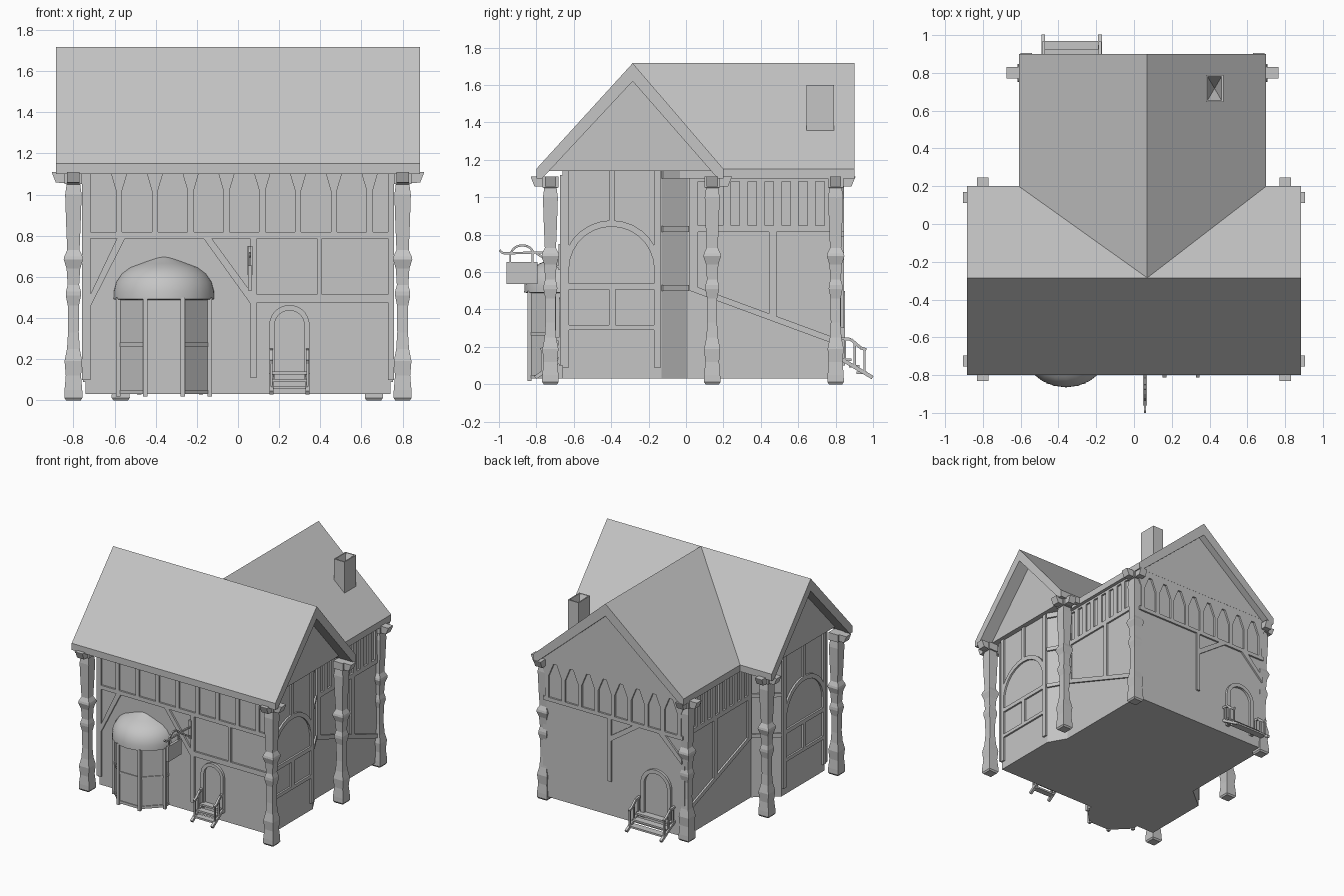
import bpy, bmesh, math
from mathutils import Vector

if "Cube" in bpy.data.objects:
    bpy.data.objects.remove(bpy.data.objects["Cube"])

grey = bpy.data.materials.new("plain grey")
grey.diffuse_color = (0.56, 0.56, 0.56, 1)
grey.use_nodes = True
grey.node_tree.nodes["Principled BSDF"].inputs["Base Color"].default_value = grey.diffuse_color


def finish(name, bm, smooth=False):
    bmesh.ops.recalc_face_normals(bm, faces=bm.faces)
    me = bpy.data.meshes.new(name)
    bm.to_mesh(me)
    bm.free()
    me.materials.append(grey)
    ob = bpy.data.objects.new(name, me)
    bpy.context.collection.objects.link(ob)
    if smooth:
        bpy.context.view_layer.objects.active = ob
        ob.select_set(True)
        bpy.ops.object.shade_smooth_by_angle(angle=math.radians(35))
        ob.select_set(False)
    return ob


def loft(bm, rings):
    """Join equal rings of points into a capped solid."""
    vs = [[bm.verts.new(p) for p in r] for r in rings]
    n = len(vs[0])
    for a, b in zip(vs, vs[1:]):
        for i in range(n):
            bm.faces.new((a[i], a[(i + 1) % n], b[(i + 1) % n], b[i]))
    bm.faces.new(vs[0])
    bm.faces.new(vs[-1])


def box(bm, x0, x1, y0, y1, z0, z1):
    loft(bm, [[(x0, y0, z), (x1, y0, z), (x1, y1, z), (x0, y1, z)] for z in (z0, z1)])


def bar(bm, p, q, r):
    """Square bar between two points."""
    p, q = Vector(p), Vector(q)
    d = (q - p).normalized()
    s = d.cross((1, 0, 0) if abs(d.x) < 0.9 else (0, 0, 1)).normalized() * r
    t = d.cross(s).normalized() * r
    loft(bm, [[e + s + t, e - s + t, e - s - t, e + s - t] for e in (p, q)])


def plates(name, wall, polys, depth=0.014):
    """Flat timbers, drawn as (u, z) outlines on a wall."""
    bm = bmesh.new()
    for poly in polys:
        loft(bm, [[wall(u, z, d) for u, z in poly] for d in (-0.006, depth)])
    return finish(name, bm)


def rect(u0, u1, z0, z1):
    return [(u0, z0), (u1, z0), (u1, z1), (u0, z1)]


def diag(u0, z0, u1, z1, w):
    return [(u0, z0), (u1, z1), (u1, z1 + w), (u0, z0 + w)]


def stud(c, z0, z1, w, flare, h):
    return [(c - w, z0), (c + w, z0), (c + w, z1 - h), (c + flare, z1 - h * 0.15), (c + flare, z1),
            (c - flare, z1), (c - flare, z1 - h * 0.15), (c - w, z1 - h)]


def arch(c, spring, ri, ro, zb):
    angs = [math.pi * i / 14 for i in range(15)]
    out = [(c + ro * math.cos(a), spring + ro * math.sin(a)) for a in angs]
    inn = [(c + ri * math.cos(a), spring + ri * math.sin(a)) for a in reversed(angs)]
    return [(c + ro, zb)] + out + [(c - ro, zb), (c - ri, zb)] + inn + [(c + ri, zb)]


# Wall body with chamfered inner corners
plan = [(-.74, -.66), (.74, -.66), (.74, -.13), (.66, .01), (.66, .83), (-.57, .83), (-.57, .01), (-.74, -.13)]
bm = bmesh.new()
loft(bm, [[(x, y, z) for x, y in plan] for z in (.03, 1.15)])
finish("walls", bm)


# Roofs: thick gabled shells, with recessed gable walls under them
def roof(name, e0, ridge, e1, a, b, place):
    sec = [(e0, 1.10), (e0, 1.152), (ridge, 1.717), (e1, 1.152), (e1, 1.10),
           (e1 - .03, 1.10), (ridge, 1.62), (e0 + .03, 1.10)]
    bm = bmesh.new()
    loft(bm, [[place(s, t, z) for s, z in sec] for t in (a, b)])
    finish(name, bm)


def gable(name, u0, ridge, u1, a, b, place):
    bm = bmesh.new()
    loft(bm, [[place(s, t, z) for s, z in ((u0, 1.14), (ridge, 1.63), (u1, 1.14))] for t in (a, b)])
    finish(name, bm)


along_x = lambda s, t, z: (t, s, z)
along_y = lambda s, t, z: (s, t, z)
roof("front_roof", -.80, -.285, .20, -.884, .884, along_x)
roof("rear_roof", -.61, .07, .70, -.285, .90, along_y)
gable("front_block_gables", -.74, -.285, .17, -.78, .78, along_x)
gable("rear_gable", -.58, .07, .67, -.28, .845, along_y)

# Chimney with sunken top
bm = bmesh.new()
box(bm, .38, .473, .645, .79, 1.2, 1.60)
bm.normal_update()
top = max(bm.faces, key=lambda f: f.calc_center_median().z)
bmesh.ops.inset_individual(bm, faces=[top], thickness=.013)
poked = bmesh.ops.poke(bm, faces=[top])
poked["verts"][0].co.z -= .15
finish("chimney", bm)

# Carved square posts with outward brackets
profile = [(0, .036), (.012, .044), (.05, .043), (.12, .037), (.19, .043), (.25, .031), (.33, .026), (.46, .027),
           (.51, .037), (.53, .036), (.56, .028), (.64, .033), (.685, .047), (.70, .044), (.73, .030), (.85, .035),
           (1.0, .040), (1.05, .033), (1.052, .042), (1.11, .042)]
posts = [(sx * .80, y, sx, sy) for sx in (-1, 1) for y, sy in ((-.725, -1), (.14, 1))]
posts += [(.66, .80, 1, 1), (-.57, .80, -1, 1)]
for i, (x, y, sx, sy) in enumerate(posts):
    bm = bmesh.new()
    loft(bm, [[(x - h, y - h, z), (x + h, y - h, z), (x + h, y + h, z), (x - h, y + h, z)] for z, h in profile])
    for dx, dy in ((sx, 0), (0, sy)):
        rings = []
        for out, zb in ((.0, 1.055), (.085, 1.058), (.105, 1.107)):
            cx, cy = x + dx * out, y + dy * out
            w = .03
            rings.append([(cx + dy * w, cy + dx * w, zb), (cx - dy * w, cy - dx * w, zb),
                          (cx - dy * w, cy - dx * w, 1.11), (cx + dy * w, cy + dx * w, 1.11)])
        loft(bm, rings)
    finish(f"post_{i + 1}", bm)

# Front wall timbers
front = lambda u, z, d: (u, -.66 - d, z)
timbers = [rect(-.757, -.718, .10, 1.12), rect(.728, .757, .10, 1.12), rect(-.72, .73, .787, .818),
           rect(.058, .092, .11, .79), rect(.09, .73, .475, .515), rect(.383, .408, .515, .79),
           [(-.72, .45), (-.72, .51), (-.587, .79), (-.547, .79)], [(-.17, .79), (-.13, .79), (.06, .53), (.06, .47)]]
timbers += [stud(-.578 + .174 * i, .81, 1.12, .015, .04, .1) for i in range(8)]
plates("front_timbers", front, timbers)
plates("front_door_frame", front, [arch(.25, .365, .072, .098, .1)], .02)

# Rear wall timbers
rear = lambda u, z, d: (u, .83 + d, z)
timbers = [rect(-.56, .65, .79, .82), rect(-.56, .65, 1.09, 1.14), rect(.06, .09, .30, .79),
           [(.09, .60), (.09, .645), (-.14, .80), (-.20, .80)], [(-.55, .60), (-.55, .645), (-.40, .80), (-.34, .80)]]
timbers += [stud(-.53 + .1435 * i, .81, 1.12, .016, .062, .13) for i in range(9)]
plates("rear_timbers", rear, timbers)
plates("rear_door_frame", rear, [arch(-.33, .37, .10, .13, .1)], .02)

# Side timbers, mirrored left and right
for side, sx, wx in (("right", 1, .66), ("left", -1, -.57)):
    wing = lambda u, z, d: (wx + sx * d, u, z)
    timbers = [rect(.02, .065, .50, 1.11), rect(.06, .78, .815, .85), rect(.06, .78, 1.085, 1.12),
               rect(.445, .485, .36, .82), diag(.02, .50, .78, .22, .035)]
    timbers += [rect(.128 + .0905 * i - .022, .128 + .0905 * i + .022, .84, 1.09) for i in range(8)]
    plates(side + "_wing_timbers", wing, timbers)
    block = lambda u, z, d: (sx * (.74 + d), u, z)
    timbers = [rect(-.66, -.625, .09, 1.15), rect(-.17, -.135, .09, 1.15), arch(-.398, .615, .228, .262, .52),
               rect(-.412, -.383, .87, 1.15), rect(-.63, -.165, .508, .54), rect(-.63, -.165, .29, .317),
               rect(-.412, -.378, .31, .51)]
    plates(side + "_block_timbers", block, timbers)
    p, q = Vector((sx * .74, -.13, 0)), Vector((wx, .01, 0))
    n = Vector((sx * .14, abs(.74 - abs(wx)), 0)).normalized()
    corner = lambda u, z, d: p.lerp(q, u) + n * d + Vector((0, 0, z))
    plates(side + "_corner_timbers", corner, [rect(0, 1, .50, .53), rect(0, 1, .815, .845), rect(0, 1, 1.1, 1.14)])

# Octagonal bay window with mullions and ogee cap
bx, by = -.36, -.615


def ring(r, z, n=8, off=math.pi / 8):
    return [(bx + r * math.cos(off + i * 2 * math.pi / n), by + r * math.sin(off + i * 2 * math.pi / n), z)
            for i in range(n)]


bm = bmesh.new()
loft(bm, [ring(.236, .03), ring(.236, .50)])
finish("bay_window", bm)
bm = bmesh.new()
for x, y, _ in ring(.24, 0)[3:8]:
    if y < -.66:
        box(bm, x - .011, x + .011, y - .011, y + .011, .018, .50)
for x, y, _ in ring(.24, 0)[7:]:
    box(bm, x - .011, x + .011, y - .011, y + .011, .018, .50)
for z in (.03, .26):
    loft(bm, [ring(.243, z), ring(.243, z + .02)])
finish("bay_frame", bm)
bm = bmesh.new()
cap = [(.235, .488), (.25, .492), (.249, .53), (.237, .575), (.21, .615), (.17, .645), (.12, .665), (.07, .685), (.03, .703), (.003, .712)]
loft(bm, [ring(r, z, 24, 0) for r, z in cap])
finish("bay_cap", bm, True)


# Door steps with handrails
def steps(name, cx, wy, s, half, length):
    bm = bmesh.new()
    for i, z in enumerate((.125, .09, .055)):
        y0, y1 = wy + s * length * (.24 * i), wy + s * length * (.24 * i + .32)
        box(bm, cx - half, cx + half, min(y0, y1), max(y0, y1), z, z + .014)
    for sx in (-1, 1):
        x = cx + sx * half
        bar(bm, (x, wy, .135), (x, wy + s * length * .975, .036), .010)
        pts = [(x, wy, .245), (x, wy + s * length * .3, .24), (x, wy + s * length * .6, .195), (x, wy + s * length * .78, .185)]
        for a, b in zip(pts, pts[1:]):
            bar(bm, a, b, .008)
        for f, top in ((.12, .243), (.42, .222), (.72, .187)):
            y = wy + s * length * f
            bar(bm, (x, y, .13 - .1 * f), (x, y, top), .006)
    finish(name, bm)


steps("front_steps", .25, -.66, -1, .088, .15)
steps("rear_steps", -.33, .83, 1, .15, .172)

# Hanging sign on a scrolled arm
bm = bmesh.new()
sx = .058
arm = [(-.655, .70), (-.80, .705), (-.95, .70), (-.975, .70), (-.99, .708), (-.996, .718)]
hoop = [(-.875 + .06 * math.cos(math.pi * i / 8), .695 + .048 * math.sin(math.pi * i / 8)) for i in range(9)]
for path in (arm, hoop):
    for a, b in zip(path, path[1:]):
        bar(bm, (sx, *a), (sx, *b), .006)
for y in (-.94, -.82):
    bar(bm, (sx, y, .65), (sx, y, .705), .005)
bar(bm, (sx, -.67, .61), (sx, -.67, .75), .012)
bar(bm, (sx, -.67, .62), (sx, -.80, .70), .006)
finish("sign_arm", bm)
bm = bmesh.new()
box(bm, sx - .01, sx + .01, -.96, -.795, .535, .655)
finish("sign_board", bm)
